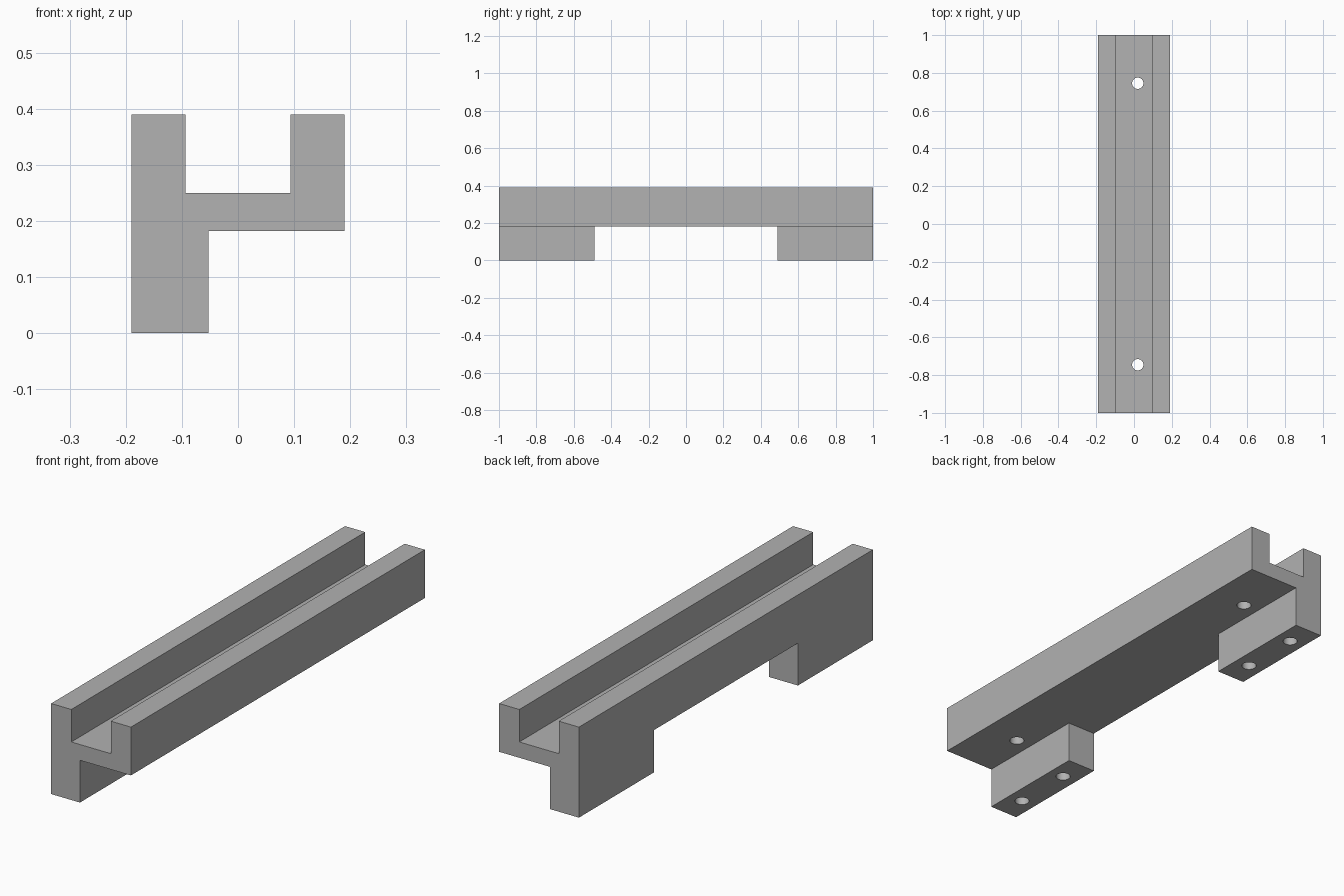
import bpy
import bmesh
from mathutils import Vector

cube = bpy.data.objects.get("Cube")
if cube:
    bpy.data.objects.remove(cube, do_unlink=True)

HALF_LENGTH, HALF_WIDTH, HEIGHT = 1.0, 0.19, 0.39
SLOT, FLOOR, UNDERSIDE = 0.094, 0.25, 0.182
FOOT_EDGE, FOOT_START = -0.053, 0.49
HOLE_RADIUS, BLIND_DEPTH = 0.03, 0.2

grey = bpy.data.materials.new("plain grey")
grey.use_nodes = True
colour = (0.445, 0.445, 0.445, 1)
grey.diffuse_color = colour
grey.node_tree.nodes["Principled BSDF"].inputs["Base Color"].default_value = colour


def finish(name, bm):
    bmesh.ops.recalc_face_normals(bm, faces=bm.faces)
    mesh = bpy.data.meshes.new(name)
    bm.to_mesh(mesh)
    bm.free()
    mesh.materials.append(grey)
    obj = bpy.data.objects.new(name, mesh)
    bpy.context.collection.objects.link(obj)
    return obj


def extrude_profile(name, points, half_length):
    bm = bmesh.new()
    face = bm.faces.new([bm.verts.new((x, -half_length, z)) for x, z in points])
    result = bmesh.ops.extrude_face_region(bm, geom=[face])
    verts = [g for g in result["geom"] if isinstance(g, bmesh.types.BMVert)]
    bmesh.ops.translate(bm, verts=verts, vec=Vector((0, 2 * half_length, 0)))
    return finish(name, bm)


def drill(name, x, y, bottom, top):
    bm = bmesh.new()
    bmesh.ops.create_cone(bm, cap_ends=True, segments=32, radius1=HOLE_RADIUS,
                          radius2=HOLE_RADIUS, depth=top - bottom)
    bmesh.ops.translate(bm, verts=bm.verts, vec=Vector((x, y, (top + bottom) / 2)))
    return finish(name, bm)


# Channel with a deep wall on the right side
rail = extrude_profile("channel_rail", [
    (-HALF_WIDTH, 0), (FOOT_EDGE, 0), (FOOT_EDGE, UNDERSIDE),
    (HALF_WIDTH, UNDERSIDE), (HALF_WIDTH, HEIGHT), (SLOT, HEIGHT),
    (SLOT, FLOOR), (-SLOT, FLOOR), (-SLOT, HEIGHT), (-HALF_WIDTH, HEIGHT),
], HALF_LENGTH)

# Gap that splits the deep wall into two feet; it stops at the rail underside
cutters = [extrude_profile("foot_gap_cutter", [
    (-0.3, -0.1), (0.3, -0.1), (0.3, UNDERSIDE), (-0.3, UNDERSIDE)], FOOT_START)]

# Through holes in the floor and blind holes under the feet
foot_x = (FOOT_EDGE - HALF_WIDTH) / 2
for side in (-1, 1):
    cutters.append(drill("floor_hole_cutter", 0.02, side * 0.745, 0.1, 0.3))
    for y in (0.61, 0.88):
        cutters.append(drill("foot_hole_cutter", foot_x, side * y, -0.1, BLIND_DEPTH))

bpy.ops.object.select_all(action="DESELECT")
bpy.context.view_layer.objects.active = rail
rail.select_set(True)
for cutter in cutters:
    cut = rail.modifiers.new("cut", "BOOLEAN")
    cut.operation = "DIFFERENCE"
    cut.solver = "EXACT"
    cut.object = cutter
    bpy.ops.object.modifier_apply(modifier=cut.name)
    bpy.data.objects.remove(cutter, do_unlink=True)

# Smooth hole walls, crisp edges
bpy.ops.object.shade_smooth_by_angle()
